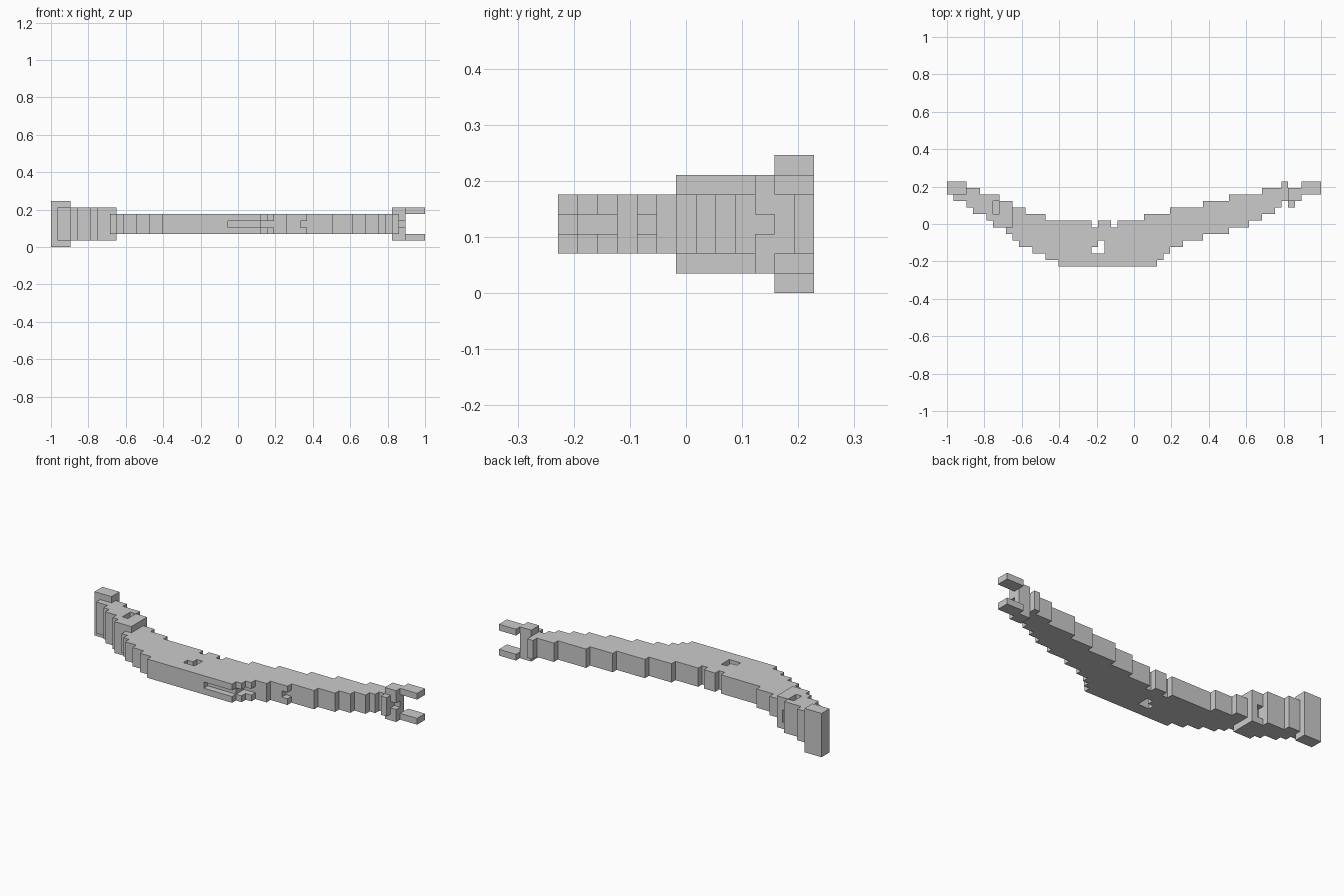
import bpy, bmesh
from mathutils import Vector

if "Cube" in bpy.data.objects:
    bpy.data.objects.remove(bpy.data.objects["Cube"])

V = 2 / 57                      # block size; the model fits 57 x 13 x 7 blocks
NX, NY = 57, 13

# Stepped plan outline: (first column, row edge)
BACK = [(0, 13), (3, 12), (5, 11), (8, 10), (10, 9), (12, 8), (15, 7), (22, 6), (23, 7),
        (25, 6), (26, 7), (30, 8), (34, 9), (39, 10), (43, 11), (48, 12), (51, 13),
        (52, 12), (54, 13)]
FRONT = [(0, 11), (1, 10), (3, 9), (4, 8), (6, 7), (7, 6), (9, 5), (10, 4), (11, 3),
         (13, 2), (15, 1), (17, 0), (32, 1), (33, 2), (34, 3), (36, 4), (39, 5), (43, 6),
         (46, 7), (48, 8), (50, 9), (51, 10), (52, 9), (53, 10), (54, 11)]


def step(table, i):
    return [v for c, v in table if c <= i][-1]


def block(x0, x1, y0, y1, z0, z1):
    return {(i, j, k) for i in range(x0, x1) for j in range(y0, y1) for k in range(z0, z1)}


# Fill the outline with the layer heights of each region
cells = set()
for i in range(NX):
    for j in range(step(FRONT, i), step(BACK, i)):
        if i < 3 and j >= 11:
            layers = range(0, 7)            # tall end cap
        elif i < 10 and j >= 6:
            layers = range(1, 6)            # thick handle
        elif i >= 54:
            layers = (1, 5)                 # fork prongs
        elif i >= 52 and j >= 10:
            layers = range(1, 6)            # fork root
        else:
            layers = range(2, 5)            # thin body
        cells |= {(i, j, k) for k in layers}

# Through hole, handle pockets, front slot and small notches
cells -= block(22, 24, 2, 3, 0, 7) | block(23, 24, 3, 4, 0, 7)
cells -= block(7, 8, 8, 10, 5, 6) | block(8, 9, 9, 10, 2, 4)
cells -= block(27, 34, 0, 3, 3, 4) - block(27, 32, 1, 3, 3, 4)
cells -= block(38, 39, 4, 5, 3, 4) | block(53, 54, 10, 11, 3, 4)

DIRS = [Vector(d) for d in ((1, 0, 0), (-1, 0, 0), (0, 1, 0), (0, -1, 0), (0, 0, 1), (0, 0, -1))]


def skin(name, part):
    """Outer faces of one part, merged into large flat faces."""
    bm = bmesh.new()
    for c in part:
        for d in DIRS:
            if tuple(int(a + b) for a, b in zip(c, d)) in cells:
                continue
            u = Vector((abs(d.y), abs(d.z), abs(d.x)))
            w = d.cross(u)
            mid = Vector(c) + Vector((.5, .5, .5)) + d / 2
            bm.faces.new([bm.verts.new((mid + (u * a + w * b) / 2 - Vector((NX / 2, NY / 2, 0))) * V)
                          for a, b in ((-1, -1), (1, -1), (1, 1), (-1, 1))])
    bmesh.ops.remove_doubles(bm, verts=bm.verts[:], dist=V / 100)
    bmesh.ops.dissolve_limit(bm, angle_limit=0.01, verts=bm.verts[:], edges=bm.edges[:])
    me = bpy.data.meshes.new(name)
    bm.to_mesh(me)
    bm.free()
    bpy.context.collection.objects.link(bpy.data.objects.new(name, me))


# Handle, body and fork
for name, lo, hi in (("handle", 0, 10), ("curved_body", 10, 51), ("fork_tip", 51, 57)):
    skin(name, sorted(c for c in cells if lo <= c[0] < hi))
